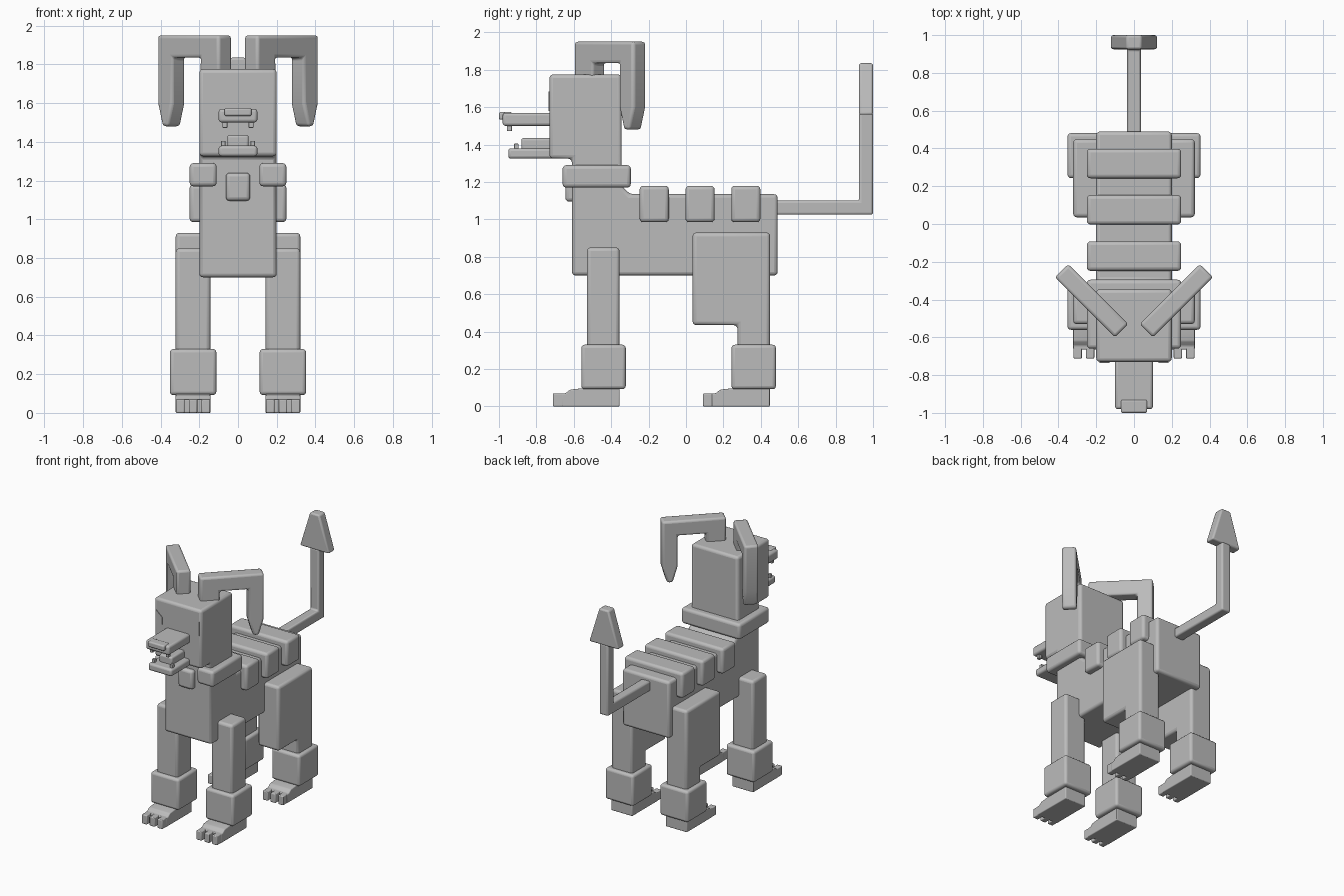
import bpy, bmesh, math
from mathutils import Vector

grey = bpy.data.materials.new("stone_grey")
grey.diffuse_color = (0.5, 0.5, 0.5, 1)


def prism(name, ring, vec, bevel=0.02, mirror=False):
    """Extrude a flat ring of points along vec, round the edges, optionally mirror in x."""
    bm = bmesh.new()
    face = bm.faces.new([bm.verts.new(p) for p in ring])
    ext = bmesh.ops.extrude_face_region(bm, geom=[face], use_keep_orig=True)
    verts = [g for g in ext["geom"] if isinstance(g, bmesh.types.BMVert)]
    bmesh.ops.translate(bm, vec=Vector(vec), verts=verts)
    bmesh.ops.recalc_face_normals(bm, faces=bm.faces)
    me = bpy.data.meshes.new(name)
    bm.to_mesh(me)
    bm.free()
    me.materials.append(grey)
    ob = bpy.data.objects.new(name, me)
    bpy.context.collection.objects.link(ob)
    if bevel:
        b = ob.modifiers.new("bevel", "BEVEL")
        b.width, b.segments, b.limit_method = bevel, 3, "ANGLE"
        b.angle_limit = math.radians(25)
    if mirror:
        ob.modifiers.new("mirror", "MIRROR")
    bpy.ops.object.select_all(action="DESELECT")
    ob.select_set(True)
    bpy.context.view_layer.objects.active = ob
    bpy.ops.object.shade_smooth_by_angle(angle=math.radians(35))
    return ob


def side(name, x0, x1, pts, bevel=0.02, mirror=False):
    """Profile in (y, z) extruded across x."""
    return prism(name, [(x0, y, z) for y, z in pts], (x1 - x0, 0, 0), bevel, mirror)


def box(name, x0, x1, y0, y1, z0, z1, bevel=0.02, mirror=False):
    return side(name, x0, x1, [(y0, z0), (y1, z0), (y1, z1), (y0, z1)], bevel, mirror)


# Body, neck and head in one side profile
side("body_and_head", -0.2, 0.2,
     [(-0.61, 0.70), (0.49, 0.70), (0.49, 1.135), (-0.30, 1.135), (-0.345, 1.18),
      (-0.345, 1.775), (-0.73, 1.775), (-0.73, 1.325), (-0.61, 1.325)])

# Collar, open at the front, with a hanging tag
prism("collar", [(x, y, 1.17) for x, y in
      [(-0.25, -0.66), (-0.11, -0.66), (-0.11, -0.45), (0.11, -0.45),
       (0.11, -0.66), (0.25, -0.66), (0.25, -0.295), (-0.25, -0.295)]], (0, 0, 0.12))
box("collar_tag", -0.063, 0.063, -0.645, -0.59, 1.095, 1.24)

# Back bands
for i, y in enumerate((-0.17, 0.075, 0.32)):
    box(f"back_band_{i + 1}", -0.25, 0.25, y - 0.078, y + 0.078, 0.985, 1.18)

# Tail and arrow tip
side("tail", -0.038, 0.038,
     [(0.45, 1.025), (1.0, 1.025), (1.0, 1.57), (0.925, 1.57), (0.925, 1.10), (0.45, 1.10)], 0.012)
prism("tail_tip", [(-0.125, 0.925, 1.56), (0.125, 0.925, 1.56),
                   (0.04, 0.925, 1.835), (-0.04, 0.925, 1.835)], (0, 0.075, 0), 0.012)

# Horns: hooked profile along a diagonal plane
d = math.sqrt(0.5)
horn = [(0, 1.74), (0, 1.95), (0.45, 1.95), (0.45, 1.60), (0.415, 1.48), (0.375, 1.48),
        (0.34, 1.60), (0.34, 1.835), (0.14, 1.835), (0.14, 1.74)]
prism("horns", [(0.03 + u * d, -0.53 + u * d, z) for u, z in horn],
      (0.1 * d, -0.1 * d, 0), 0.016, True)

# Muzzle, nose, jaw, tongue and fangs
box("upper_muzzle", -0.1, 0.1, -0.98, -0.7, 1.50, 1.57, 0.015)
box("nose", -0.07, 0.07, -1.0, -0.93, 1.533, 1.575, 0.01)
box("lower_jaw", -0.1, 0.1, -0.95, -0.7, 1.325, 1.38, 0.015)
box("tongue", -0.055, 0.055, -0.88, -0.7, 1.37, 1.435, 0.012)
box("upper_fangs", 0.055, 0.08, -0.957, -0.93, 1.472, 1.51, 0.004, True)
box("lower_fangs", 0.065, 0.088, -0.92, -0.895, 1.37, 1.405, 0.004, True)

# Slanted eyes
prism("eyes", [(0.13, -0.735, 1.585), (0.182, -0.735, 1.58),
               (0.182, -0.735, 1.685), (0.13, -0.735, 1.64)], (0, 0.008, 0), 0, True)

# Legs
box("front_legs", 0.142, 0.322, -0.53, -0.355, 0.30, 0.85, 0.02, True)
side("hind_legs", 0.142, 0.322,
     [(0.035, 0.93), (0.45, 0.93), (0.45, 0.30), (0.275, 0.30), (0.275, 0.435), (0.035, 0.435)],
     0.02, True)

# Cuffs, feet and toes, repeated front and back
for name, oy in (("front", 0.0), ("hind", 0.803)):
    box(name + "_cuffs", 0.112, 0.352, -0.56 + oy, -0.322 + oy, 0.092, 0.33, 0.018, True)
    side(name + "_feet", 0.142, 0.322,
         [(-0.355 + oy, 0), (-0.665 + oy, 0), (-0.665 + oy, 0.07), (-0.645 + oy, 0.07),
          (-0.62 + oy, 0.09), (-0.53 + oy, 0.10), (-0.355 + oy, 0.10)], 0.006, True)
    for i, x in enumerate((0.166, 0.232, 0.298)):
        box(f"{name}_toes_{i + 1}", x - 0.022, x + 0.022, -0.712 + oy, -0.65 + oy,
            0, 0.07, 0.006, True)
